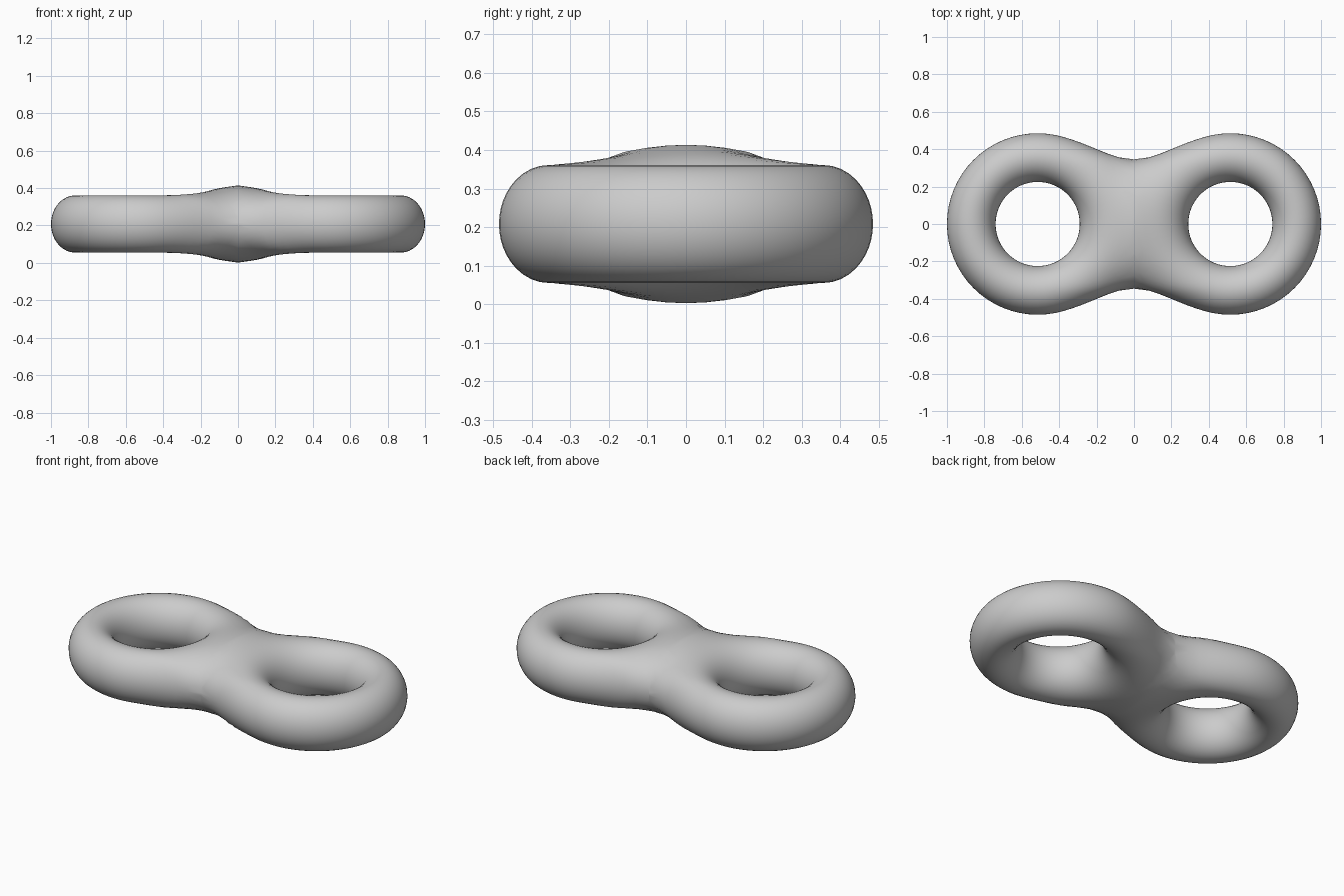
import bpy, bmesh
from math import sin, cos, pi, hypot

if "Cube" in bpy.data.objects:
    bpy.data.objects.remove(bpy.data.objects["Cube"])

CX, R, TUBE, HALF_H, ZC = 0.515, 0.355, 0.13, 0.153, 0.208
SEG, SIDES = 64, 40


def ring_distance(x, y, z, cx):
    return hypot(hypot(x - cx, y) - R, z * TUBE / HALF_H) - TUBE


def field(x, y, z):
    # Smooth union of the two rings; the neck is extended straight past x = 0
    x = max(x, 0)
    a, b = ring_distance(x, y, z, CX), ring_distance(x, y, z, -CX)
    w = min(1, (y / 0.345) ** 2)
    k = max(0.05, 0.43 + 0.11 * w - 0.35 * x * (1 - w))
    h = max(0, k - abs(a - b)) / k
    return min(a, b) - h * h * k / 4


def surface_point(theta, phi):
    # Walk outward from the ring's centre line until the surface is crossed
    def at(s):
        r = R + s * cos(phi)
        return CX + r * cos(theta), r * sin(theta), s * sin(phi)
    s, step = 0.0, 0.01
    while s < 0.6 and field(*at(s + step)) < 0:
        s += step
    lo, hi = s, s + step
    for _ in range(14):
        mid = (lo + hi) / 2
        if field(*at(mid)) < 0:
            lo = mid
        else:
            hi = mid
    x, y, z = at(lo)
    return x, y, z + ZC


# Right ring, cut at the middle of the neck
bm = bmesh.new()
rows = [[bm.verts.new(surface_point(2 * pi * i / SEG, 2 * pi * j / SIDES))
         for j in range(SIDES)] for i in range(SEG)]
for i in range(SEG):
    for j in range(SIDES):
        i2, j2 = (i + 1) % SEG, (j + 1) % SIDES
        bm.faces.new((rows[i][j], rows[i2][j], rows[i2][j2], rows[i][j2]))
bmesh.ops.bisect_plane(bm, geom=bm.verts[:] + bm.edges[:] + bm.faces[:], dist=1e-5,
                       plane_co=(0, 0, 0), plane_no=(1, 0, 0), clear_inner=True)
bmesh.ops.recalc_face_normals(bm, faces=bm.faces[:])
for f in bm.faces:
    f.smooth = True
mesh = bpy.data.meshes.new("double_ring")
bm.to_mesh(mesh)
bm.free()
body = bpy.data.objects.new("double_ring", mesh)
bpy.context.collection.objects.link(body)

# Left ring
mirror = body.modifiers.new("mirror", 'MIRROR')
mirror.use_clip = True
mirror.merge_threshold = 0.001
